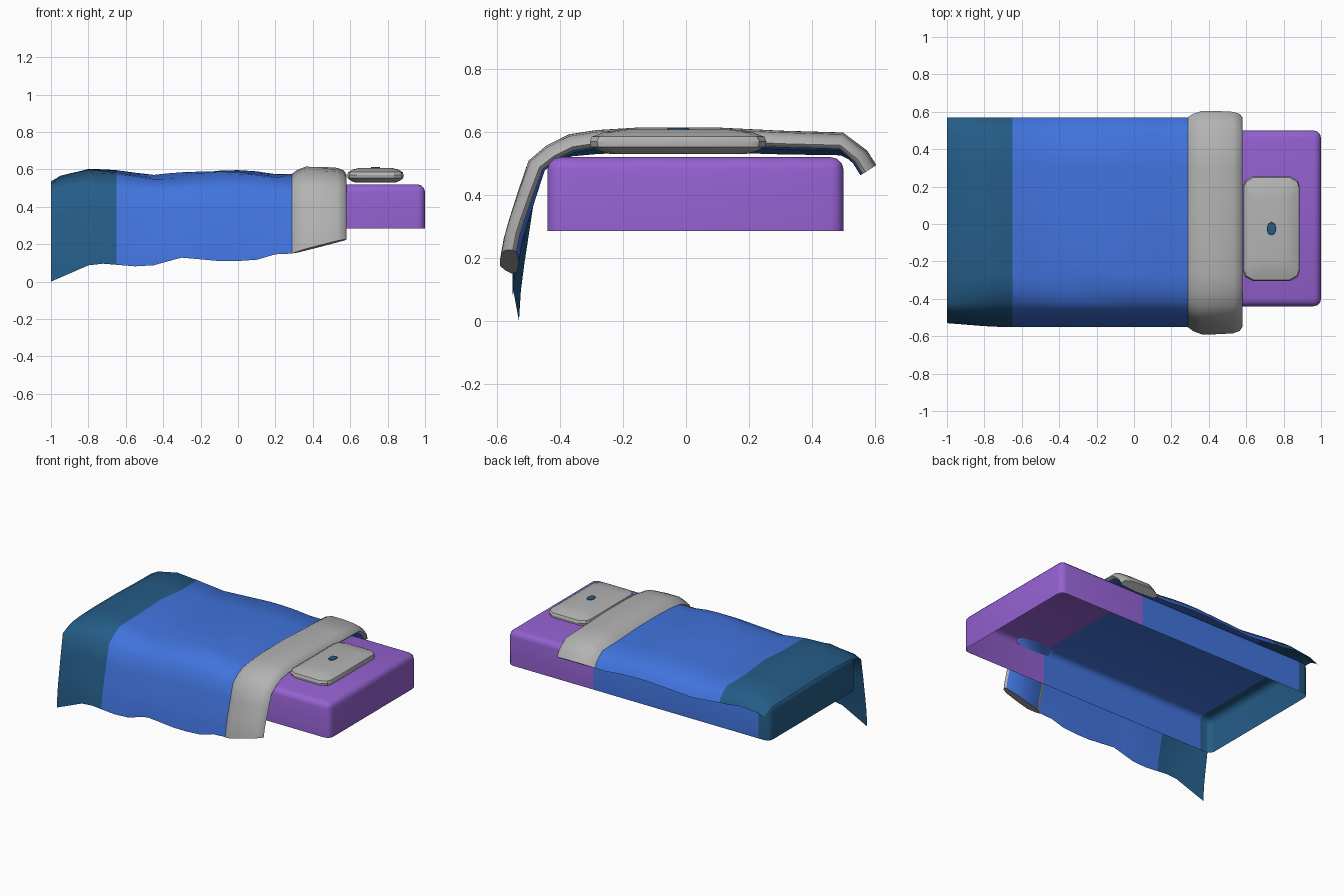
import bpy, bmesh, math
from mathutils import Vector

if "Cube" in bpy.data.objects:
    bpy.data.objects.remove(bpy.data.objects["Cube"])


def material(name, rgb):
    m = bpy.data.materials.new(name)
    m.use_nodes = True
    m.diffuse_color = (*rgb, 1)
    m.node_tree.nodes["Principled BSDF"].inputs["Base Color"].default_value = (*rgb, 1)
    return m


purple = material("purple", (0.30, 0.12, 0.64))
blue = material("blue", (0.053, 0.175, 0.73))
teal = material("teal", (0.018, 0.107, 0.245))
grey = material("grey", (0.45, 0.45, 0.45))


def finish(name, bm, mats, rule=None, angle=40):
    """Turn a bmesh into a shaded object, colouring faces by a rule."""
    bm.normal_update()
    for f in bm.faces:
        f.material_index = rule(f) if rule else 0
    mesh = bpy.data.meshes.new(name)
    bm.to_mesh(mesh)
    bm.free()
    for m in mats:
        mesh.materials.append(m)
    ob = bpy.data.objects.new(name, mesh)
    bpy.context.collection.objects.link(ob)
    bpy.ops.object.select_all(action="DESELECT")
    ob.select_set(True)
    bpy.context.view_layer.objects.active = ob
    bpy.ops.object.shade_smooth_by_angle(angle=math.radians(angle))
    return ob


def loft(rows, closed_rows=False, closed_cols=False, caps=False):
    """Bridge equal-length rows of points with quads."""
    bm = bmesh.new()
    vs = [[bm.verts.new(p) for p in row] for row in rows]
    nr, nc = len(vs), len(vs[0])
    for i in range(nr if closed_rows else nr - 1):
        for j in range(nc if closed_cols else nc - 1):
            a, b = vs[i], vs[(i + 1) % nr]
            k = (j + 1) % nc
            bm.faces.new((a[j], a[k], b[k], b[j]))
    if caps:
        ends = [[r[0] for r in vs], [r[-1] for r in vs]] if closed_rows else [vs[0], vs[-1]]
        for e in ends:
            bm.faces.new(e)
        bmesh.ops.recalc_face_normals(bm, faces=bm.faces)
    return bm


def lerp_table(table, x):
    for (x0, v0), (x1, v1) in zip(table, table[1:]):
        if x <= x1:
            return v0 + (v1 - v0) * max(0, (x - x0) / (x1 - x0))
    return table[-1][1]


# Mattress: rounded box, open underneath, coloured in three bands
bm = bmesh.new()
bmesh.ops.create_cube(bm, size=1)
for v in bm.verts:
    v.co = Vector((v.co.x * 1.98 + 0.01, v.co.y * 0.94 + 0.03, v.co.z * 0.235 + 0.4025))
bmesh.ops.delete(bm, geom=[f for f in bm.faces if f.normal.z < -0.5], context="FACES")
edges = [e for e in bm.edges if not e.is_boundary]
bmesh.ops.bevel(bm, geom=edges, offset=0.04, segments=3, profile=0.5, affect="EDGES")
for cut in (0.35, -0.9):
    bmesh.ops.bisect_plane(bm, geom=bm.verts[:] + bm.edges[:] + bm.faces[:],
                           plane_co=(cut, 0, 0), plane_no=(1, 0, 0))


def bed_band(f):
    x = f.calc_center_median().x
    return 0 if x > 0.35 else 1 if x > -0.9 else 2


finish("mattress", bm, [purple, blue, teal], bed_band)

# Blanket cross-section: height along the top and along the hanging front edge
CROWN = [(-1, 0.535), (-0.95, 0.565), (-0.8, 0.6), (-0.65, 0.59), (-0.45, 0.57),
         (-0.1, 0.59), (0.05, 0.59), (0.2, 0.575), (0.6, 0.573)]
HANG = [(-1, 0.0), (-0.77, 0.10), (-0.53, 0.08), (-0.42, 0.09), (-0.32, 0.13),
        (-0.1, 0.11), (0.08, 0.11), (0.18, 0.145), (0.29, 0.15), (0.58, 0.225)]
TOP = [(0.57, -0.10), (0.545, -0.06), (0.49, -0.015), (0.3, -0.01), (0.1, 0), (-0.15, 0),
       (-0.28, -0.008), (-0.36, -0.02), (-0.42, -0.05), (-0.465, -0.085)]
FRONT = [(-0.495, 0.3), (-0.525, 0.62), (-0.54, 0.8), (-0.55, 1)]


def section(x):
    top, low = lerp_table(CROWN, x), lerp_table(HANG, x)
    end = max(0, (-0.75 - x) / 0.25)
    pts = []
    for y, dz in TOP:
        ripple = 0.006 * math.sin(9 * x + 14 * y) if abs(y) < 0.4 and x < 0.25 else 0
        pts.append(Vector((y, top + dz * (1 - 0.4 * end) + ripple * (1 - end))))
    z0 = pts[-1].y
    for y, t in FRONT:
        pts.append(Vector((y + 0.02 * end * t, z0 + (low - z0) * t)))
    return pts


def offset_section(x, d):
    """Section pushed outwards by d along its own normals."""
    p = section(x)
    out = []
    for i, q in enumerate(p):
        t = (p[min(i + 1, len(p) - 1)] - p[max(i - 1, 0)]).normalized()
        out.append((x, q.x + t.y * d, q.y - t.x * d))
    return out


# Blanket: one sheet draped over the front side, darker at the foot
stations = [-1, -0.95, -0.87, -0.8, -0.72, -0.65, -0.55, -0.45, -0.37, -0.3, -0.2, -0.1,
            0, 0.1, 0.2, 0.29, 0.35]
bm = loft([offset_section(x, 0) for x in stations])
finish("blanket", bm, [blue, teal], lambda f: int(f.calc_center_median().x < -0.65), 60)

# Turned-back hem: a padded band whose lining is blue
ring = [(0.29, 0.003), (0.315, 0.022), (0.36, 0.04), (0.45, 0.04), (0.53, 0.035), (0.565, 0.022),
        (0.58, 0.0), (0.57, -0.012), (0.45, -0.02), (0.32, -0.015)]
bm = loft([offset_section(x, d) for x, d in ring], closed_rows=True, caps=True)
lining = {f for f in bm.faces if len(f.verts) == 4
          and sum(v.index < 0 for v in f.verts) >= 0}
bm.verts.index_update()
cols = len(TOP) + len(FRONT)
inner_rows = {7, 8, 9}


def hem_colour(f):
    return int(len(f.verts) == 4 and all(v.index // cols in inner_rows for v in f.verts))


finish("blanket_hem", bm, [grey, blue], hem_colour, 50)

# Pillow: stacked cut-corner outlines
CX, CY, HX, HY = 0.735, -0.025, 0.15, 0.28


def outline(z, inset):
    hx, hy, c = HX - inset, HY - inset * 1.6, 0.05
    quarter = [(hx, hy - c), (hx - c * 0.2, hy - c * 0.45), (hx - c, hy)]
    pts = quarter + [(-x, y) for x, y in reversed(quarter)]
    pts += [(-x, -y) for x, y in pts]
    return [(CX + x, CY + y, z) for x, y in pts]


layers = [(0.53, 0.04), (0.54, 0.018), (0.553, 0.002), (0.57, 0), (0.585, 0.004),
          (0.6, 0.03), (0.608, 0.065)]
finish("pillow", loft([outline(*l) for l in layers], closed_cols=True, caps=True), [grey], angle=25)

# Pillow button
bm = bmesh.new()
bmesh.ops.create_cone(bm, cap_ends=True, segments=8, radius1=1, radius2=0.9, depth=1)
for v in bm.verts:
    v.co = Vector((CX + v.co.x * 0.026, CY + v.co.y * 0.037, 0.609 + v.co.z * 0.006))
finish("pillow_button", bm, [teal])
